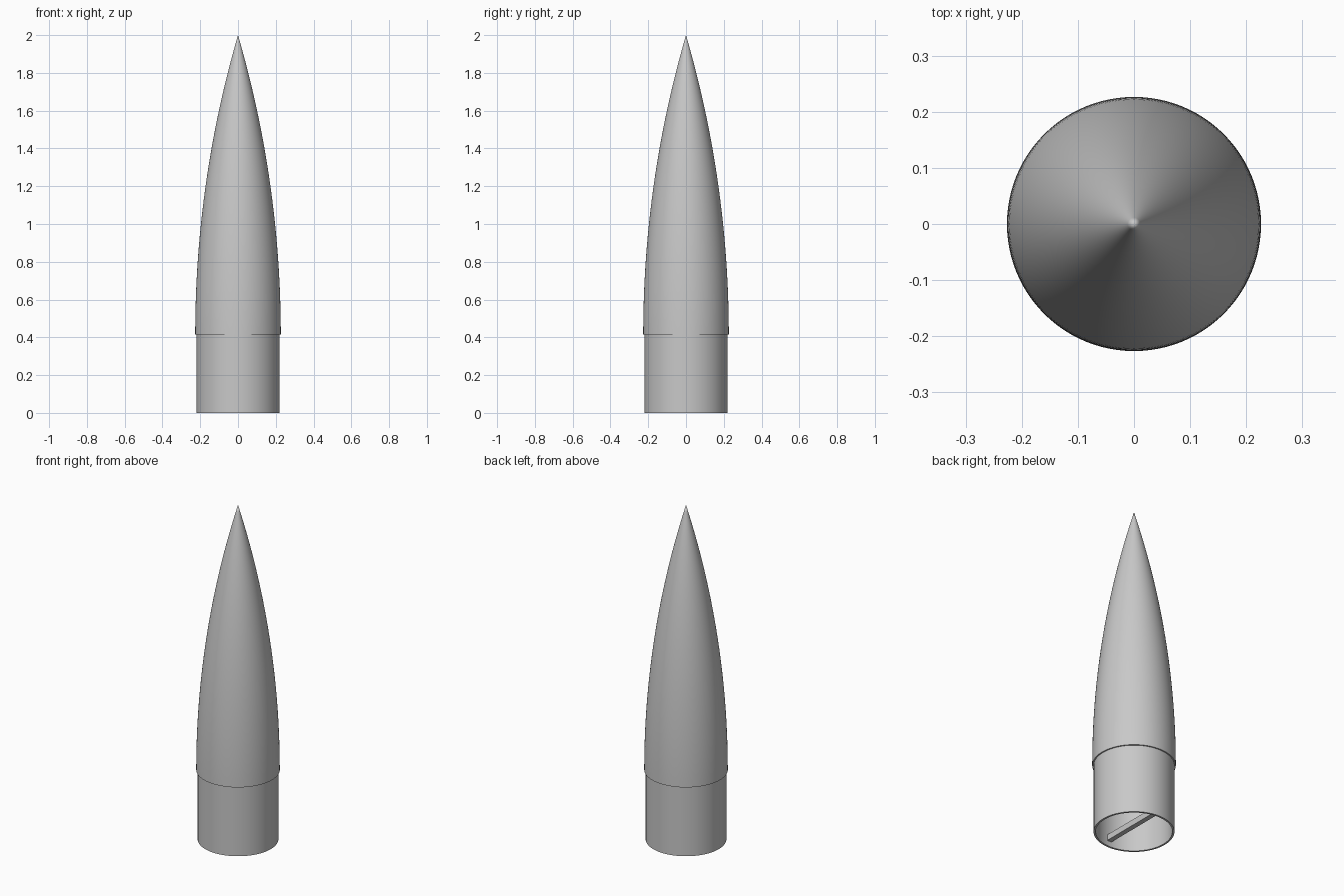
import bpy, bmesh, math

old = bpy.data.objects.get("Cube")
if old:
    bpy.data.objects.remove(old, do_unlink=True)

SIDES = 96
RADIUS, SHOULDER, INNER = 0.2265, 0.219, 0.208
STEP_Z, TIP_Z, WALL = 0.415, 2.0, 0.011

grey = bpy.data.materials.new("light_grey")
grey.use_nodes = True
colour = (0.58, 0.58, 0.58, 1)
grey.diffuse_color = colour
grey.node_tree.nodes["Principled BSDF"].inputs["Base Color"].default_value = colour


def finish(bm, name):
    bmesh.ops.recalc_face_normals(bm, faces=bm.faces)
    mesh = bpy.data.meshes.new(name)
    bm.to_mesh(mesh)
    bm.free()
    mesh.materials.append(grey)
    obj = bpy.data.objects.new(name, mesh)
    bpy.context.collection.objects.link(obj)
    return obj


def lathe(name, profile, closed):
    """Spin a (radius, z) profile around the z axis."""
    bm = bmesh.new()
    verts = [bm.verts.new((r, 0, z)) for r, z in profile]
    edges = [bm.edges.new(pair) for pair in zip(verts, verts[1:])]
    if closed:
        edges.append(bm.edges.new((verts[-1], verts[0])))
    bmesh.ops.spin(bm, geom=verts + edges, cent=(0, 0, 0), axis=(0, 0, 1),
                   angle=math.tau, steps=SIDES, use_duplicate=False)
    bmesh.ops.remove_doubles(bm, verts=bm.verts, dist=0.00001)
    obj = finish(bm, name)
    bpy.ops.object.select_all(action="DESELECT")
    obj.select_set(True)
    bpy.context.view_layer.objects.active = obj
    bpy.ops.object.shade_smooth_by_angle(angle=math.radians(30))
    return obj


def ogive(radius, tip, steps=40):
    """Tangent arc rising from the step to a sharp tip."""
    length = tip - STEP_Z
    rho = (radius ** 2 + length ** 2) / (2 * radius)
    points = []
    for i in range(steps):
        h = length * i / steps
        points.append((math.sqrt(rho ** 2 - h ** 2) + radius - rho, STEP_Z + h))
    return points + [(0, tip)]


# Hollow pointed shell: outer skin, then inner skin
outer = ogive(RADIUS, TIP_Z)
inner = ogive(INNER, TIP_Z - 8 * WALL)

# Nose and shoulder share one continuous wall
profile = ([(INNER, 0), (SHOULDER, 0), (SHOULDER, STEP_Z)]
           + outer + inner[::-1])
lathe("nose_cone_shell", profile, closed=True)

# Tie bar across the open base, its ends buried in the wall
bm = bmesh.new()
bmesh.ops.create_cube(bm, size=1)
bmesh.ops.scale(bm, vec=(0.03, 2 * INNER + 0.008, 0.035), verts=bm.verts)
bmesh.ops.translate(bm, vec=(0, 0, 0.05), verts=bm.verts)
finish(bm, "base_tie_bar")
